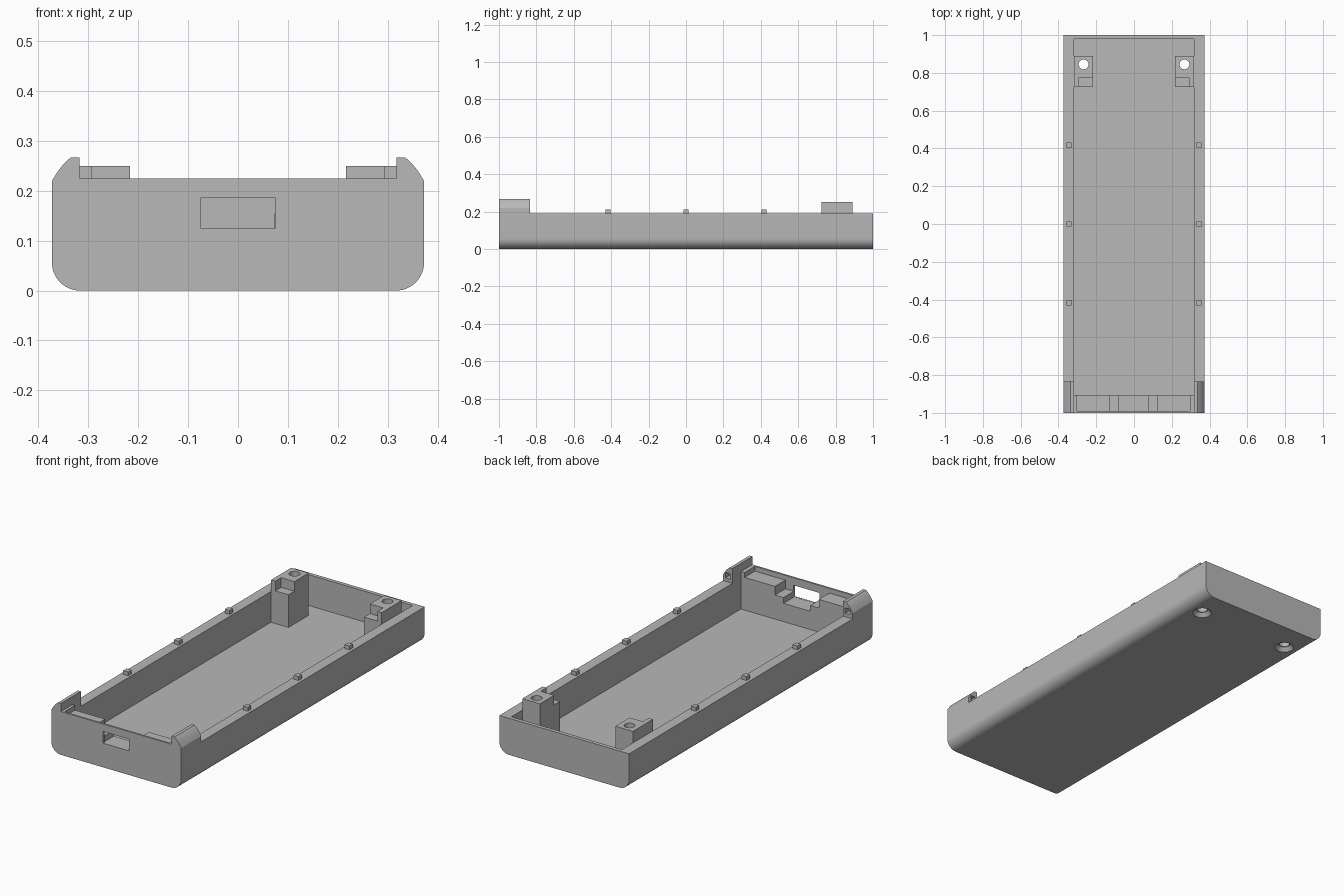
import bpy, bmesh, math

if "Cube" in bpy.data.objects:
    bpy.data.objects.remove(bpy.data.objects["Cube"])

grey = bpy.data.materials.new("plain_grey")
grey.diffuse_color = (0.48, 0.48, 0.48, 1)
grey.use_nodes = True
grey.node_tree.nodes["Principled BSDF"].inputs["Base Color"].default_value = grey.diffuse_color


def finish(name, bm):
    bmesh.ops.recalc_face_normals(bm, faces=bm.faces[:])
    me = bpy.data.meshes.new(name)
    bm.to_mesh(me)
    bm.free()
    me.materials.append(grey)
    ob = bpy.data.objects.new(name, me)
    bpy.context.collection.objects.link(ob)
    return ob


def box(name, x0, x1, y0, y1, z0, z1):
    x0, x1 = sorted((x0, x1))
    bm = bmesh.new()
    bmesh.ops.create_cube(bm, size=1)
    for v in bm.verts:
        v.co.x = x1 if v.co.x > 0 else x0
        v.co.y = y1 if v.co.y > 0 else y0
        v.co.z = z1 if v.co.z > 0 else z0
    return finish(name, bm)


def cone(name, x, y, z0, z1, r0, r1):
    bm = bmesh.new()
    bmesh.ops.create_cone(bm, cap_ends=True, segments=32, radius1=r0, radius2=r1, depth=z1 - z0)
    bmesh.ops.translate(bm, verts=bm.verts[:], vec=(x, y, (z0 + z1) / 2))
    return finish(name, bm)


def cut(ob, cutter):
    mod = ob.modifiers.new("cut", 'BOOLEAN')
    mod.operation = 'DIFFERENCE'
    mod.solver = 'EXACT'
    mod.object = cutter
    bpy.context.view_layer.objects.active = ob
    bpy.ops.object.modifier_apply(modifier=mod.name)
    bpy.data.objects.remove(cutter, do_unlink=True)


def smooth(ob):
    bpy.ops.object.select_all(action='DESELECT')
    ob.select_set(True)
    bpy.context.view_layer.objects.active = ob
    bpy.ops.object.shade_smooth_by_angle(angle=math.radians(30))


W, IN, R = 0.373, 0.318, 0.056   # half width, inner half width, edge radius
WALL, FLOOR = 0.19, 0.03

# Outer cross-section: rounded lower edges, curved-in upper shoulders
half = []
for i in range(13):
    a = -math.pi / 2 + math.pi / 2 * i / 12
    half.append((W - R + R * math.cos(a), R + R * math.sin(a)))
for i in range(9):
    t = i / 8
    half.append((W - 0.038 * t, 0.22 + 0.047 * t + 0.005 * math.sin(math.pi * t)))
outline = half + [(-x, z) for x, z in reversed(half)]
bm = bmesh.new()
face = bm.faces.new([bm.verts.new((x, -1, z)) for x, z in outline])
ext = bmesh.ops.extrude_face_region(bm, geom=[face])
bmesh.ops.translate(bm, vec=(0, 2, 0),
                    verts=[v for v in ext["geom"] if isinstance(v, bmesh.types.BMVert)])
tray = finish("tray", bm)

# Lower the side and back walls, leaving the two front ears
cut(tray, box("c", -1, 1, -0.835, 1.1, WALL, 0.5))
# Main cavity
cut(tray, box("c", -IN, IN, -0.905, 0.98, FLOOR, 0.5))
# Front wall top between the ears
cut(tray, box("c", -IN, IN, -1.1, -0.88, 0.225, 0.5))
# Stepped recess behind the thin front lip
cut(tray, box("c", -0.303, 0.297, -0.99, -0.88, 0.20, 0.4))
cut(tray, box("c", -0.13, 0.122, -0.99, -0.88, 0.155, 0.4))
cut(tray, box("c", -0.08, 0.073, -0.99, -0.88, 0.125, 0.4))
# Port opening
cut(tray, box("c", -0.075, 0.075, -1.1, -0.98, 0.1255, 0.186))

for s, side in ((-1, "left"), (1, "right")):
    # Socket in the back of each ear
    cut(tray, box("c", s * 0.33, s * 0.358, -0.865, -0.8, 0.208, 0.236))

    # Screw post with a notched front corner
    post = box("screw_post_" + side, s * 0.217, s * IN, 0.725, 0.89, 0.02, 0.25)
    cut(post, box("c", s * 0.2, s * 0.293, 0.7, 0.773, 0.2, 0.4))
    for ob in (post, tray):
        cut(ob, cone("c", s * 0.267, 0.845, -0.1, 0.4, 0.026, 0.026))
    # Countersink under the floor
    cut(tray, cone("c", s * 0.267, 0.845, -0.01, 0.025, 0.055, 0.026))
    smooth(post)

    # Locating pegs on the side walls
    for i, y in enumerate((-0.417, 0, 0.417)):
        box(f"peg_{side}_{i}", s * 0.33, s * 0.358, y - 0.014, y + 0.014, WALL - 0.005, 0.21)

smooth(tray)
